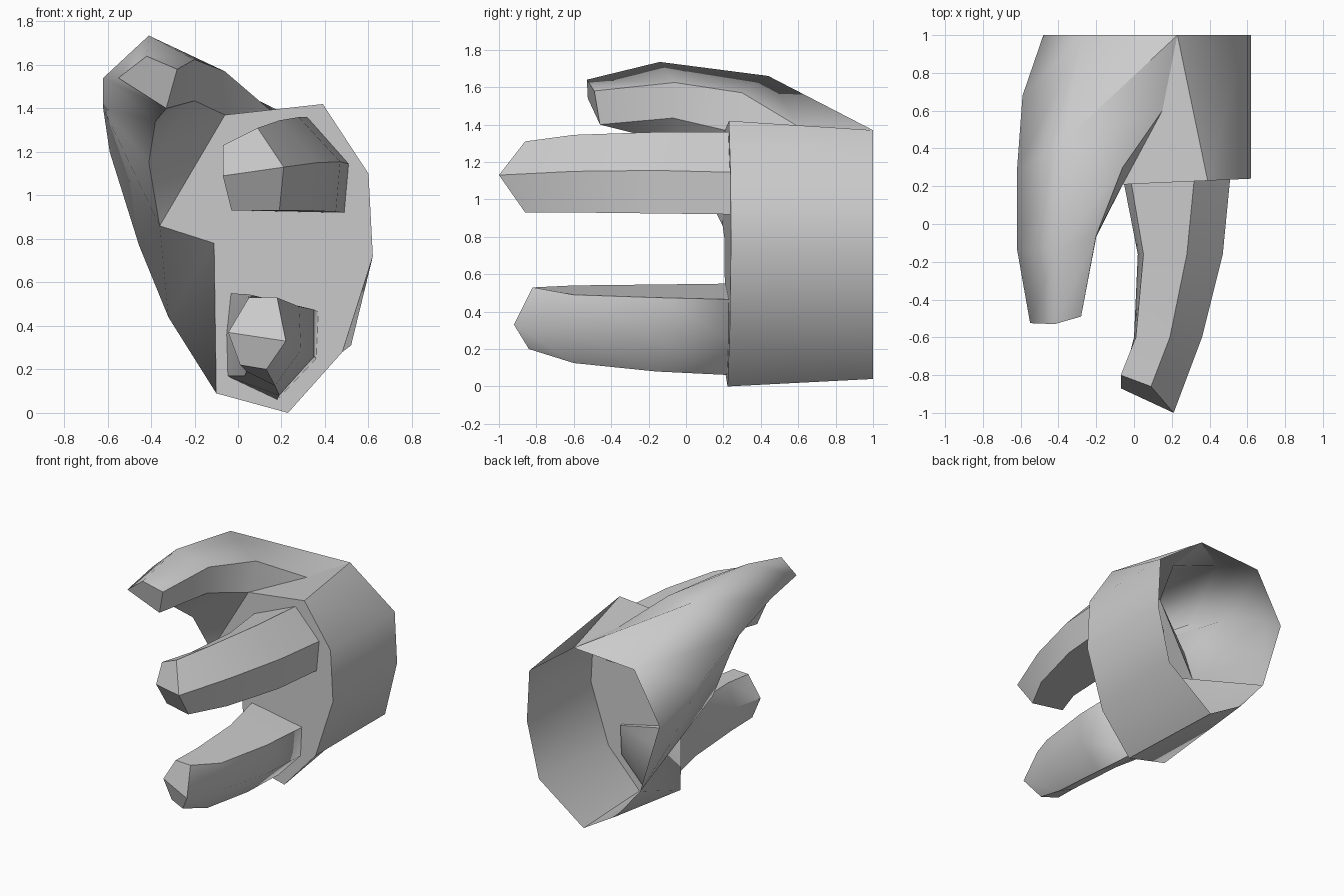
import bpy, bmesh, math

cube = bpy.data.objects.get("Cube")
if cube:
    bpy.data.objects.remove(cube, do_unlink=True)

grey = bpy.data.materials.new("plain_grey")
grey.use_nodes = True
colour = (0.6, 0.6, 0.6, 1)
grey.diffuse_color = colour
grey.node_tree.nodes["Principled BSDF"].inputs["Base Color"].default_value = colour


def finish(bm, name, soft):
    """Make a named object with sharp creases, except where soft(x, y, z) holds."""
    bmesh.ops.remove_doubles(bm, verts=bm.verts, dist=0.001)
    bmesh.ops.recalc_face_normals(bm, faces=bm.faces)
    mesh = bpy.data.meshes.new(name)
    bm.to_mesh(mesh)
    bm.free()
    mesh.materials.append(grey)
    obj = bpy.data.objects.new(name, mesh)
    bpy.context.collection.objects.link(obj)
    bpy.ops.object.select_all(action='DESELECT')
    obj.select_set(True)
    bpy.context.view_layer.objects.active = obj
    bpy.ops.object.shade_smooth_by_angle(angle=math.radians(30))
    for e in mesh.edges:
        a, b = (mesh.vertices[i].co for i in e.vertices)
        if soft(*((a + b) / 2)):
            e.use_edge_sharp = False


def face(bm, *verts):
    """Add a face, dropping repeated corners."""
    corners = list(dict.fromkeys(verts))
    if len(corners) > 2:
        bm.faces.new(corners)


def skin(bm, first, second, closed=False):
    """Bridge two rows of vertices with quads."""
    n = len(first)
    for i in range(n if closed else n - 1):
        j = (i + 1) % n
        face(bm, first[i], first[j], second[j], second[i])


def row(bm, points):
    return [bm.verts.new(p) for p in points]


def at_depth(y, outline, slant=0):
    return [(x, y + slant * x, z) for x, z in outline]


# Palm: open cup whose mouth is at the back, with a flat plate at the front
bm = bmesh.new()
mouth = row(bm, at_depth(1.0, [(.23, 1.37), (.60, 1.10), (.62, .72), (.52, .31),
                               (.15, .04), (-.12, .20), (-.32, .44), (-.48, .97),
                               (-.27, 1.34)]))
plate = row(bm, at_depth(.212, [(.39, 1.42), (.60, 1.10), (.62, .72), (.48, .28),
                                (.23, 0), (-.10, .09), (-.11, .78), (-.36, .86),
                                (-.06, 1.37)], .045))
skin(bm, plate[:6], mouth[:6])
face(bm, *plate)
heel, notch, web, inner = plate[5:]
back_top, back_heel, back_low, back_side, back_shoulder = mouth[0], *mouth[5:]

# Thumb: rows run outer edge, ridge, upper inner edge, lower inner edge, underside
tip = row(bm, [(-.55, -.525, 1.54), (-.42, -.53, 1.64), (-.28, -.49, 1.58),
               (-.33, -.46, 1.40)])
face(bm, *tip)
tip.append(tip[3])
knuckle = row(bm, [(-.62, -.13, 1.54), (-.41, -.14, 1.735), (-.20, -.06, 1.625),
                   (-.20, -.07, 1.435), (-.38, -.22, 1.34)])
root = row(bm, [(-.62, .28, 1.40), (-.37, .44, 1.66), (-.06, .30, 1.57)])
root += [inner, bm.verts.new((-.41, .05, 1.15))]
skin(bm, tip, knuckle, True)
skin(bm, knuckle, root, True)

# Flesh blending the thumb into the cup
outer, crotch, side = row(bm, [(-.59, .68, 1.20), (.15, .60, 1.39), (-.455, .84, .77)])
edge, ridge, upper, lower, under = root
for corners in [(upper, crotch, lower), (ridge, crotch, upper),
                (ridge, back_top, crotch), (ridge, back_shoulder, back_top),
                (edge, outer, back_shoulder, ridge), (outer, back_side, back_shoulder),
                (lower, web, under), (edge, under, web), (edge, web, outer),
                (outer, web, side), (outer, side, back_side),
                (side, back_low, back_side), (web, back_low, side),
                (web, notch, back_low), (notch, heel, back_low),
                (heel, back_heel, back_low), (plate[0], lower, crotch, back_top)]:
    face(bm, *corners)


def soft_palm(x, y, z):
    """Rounded back of the thumb, hollow below it, and outer side of the cup."""
    thumb_back = x < -.3 and y > -.4 and z > 1.4
    hollow = x < -.15 and y > .22 and z > .2
    cup_side = x > .3 and y > .5 and .1 < z < 1.3
    return thumb_back or hollow or cup_side


finish(bm, "palm_and_thumb", soft_palm)


# Fingers: six-sided tubes, bent inwards and narrowing to a wedge tip
def finger(name, sections):
    bm = bmesh.new()
    rows = [row(bm, s) for s in sections]
    for a, b in zip(rows, rows[1:]):
        skin(bm, a, b, True)
    # wedge tip split along the crease between the two side corners
    end = rows[0]
    face(bm, end[5], end[0], end[1], end[2])
    face(bm, end[2], end[3], end[4], end[5])
    face(bm, *rows[-1])
    finish(bm, name, lambda x, y, z: x > .22 and y > -.8 and z < .4)


finger("upper_finger", [
    [(-.07, -.80, 1.23), (.09, -.86, 1.31), (.21, -1, 1.13),
     (.19, -.86, .93), (-.03, -.80, .93), (-.07, -.87, 1.09)],
    at_depth(-.60, [(.01, 1.24), (.19, 1.345), (.36, 1.15),
                    (.33, .93), (.04, .93), (0, 1.10)]),
    at_depth(-.16, [(.05, 1.24), (.28, 1.36), (.47, 1.155),
                    (.45, .925), (.06, .93), (.02, 1.10)]),
    at_depth(.25, [(-.02, 1.22), (.32, 1.36), (.51, 1.145),
                   (.49, .92), (.02, .93), (-.06, 1.10)]),
])

finger("lower_finger", [
    [(.05, -.81, .53), (.18, -.82, .53), (.22, -.92, .33),
     (.13, -.84, .20), (.01, -.80, .22), (-.045, -.82, .37)],
    at_depth(-.60, [(.07, .54), (.28, .49), (.29, .29),
                    (.17, .125), (.04, .19), (.01, .37)]),
    at_depth(-.16, [(.05, .545), (.35, .475), (.35, .26),
                    (.19, .08), (.03, .17), (.02, .36)]),
    at_depth(.25, [(-.04, .55), (.37, .465), (.36, .25),
                   (.18, .06), (-.055, .17), (-.06, .36)]),
])
